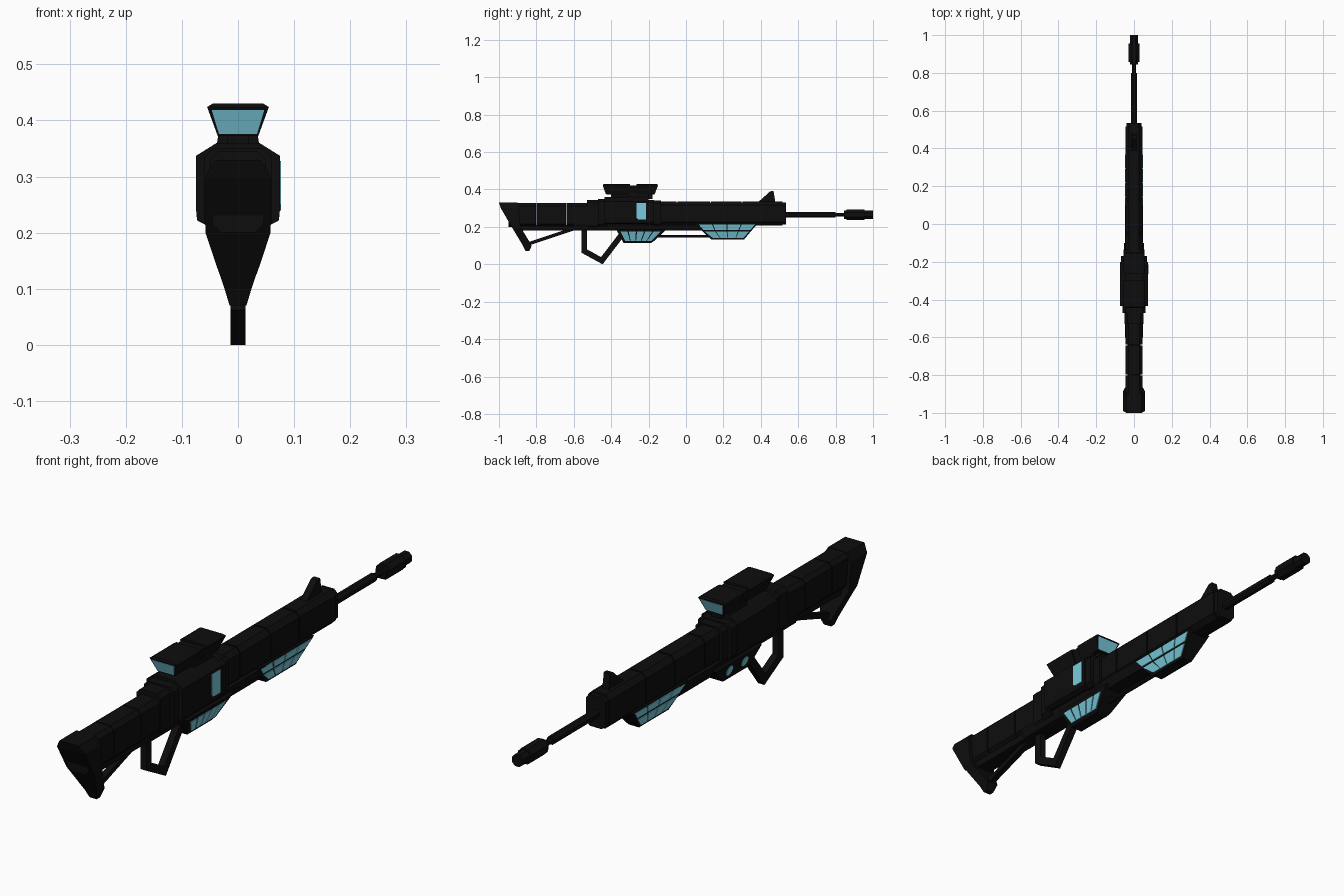
import bpy, bmesh, math
from mathutils import Vector

if "Cube" in bpy.data.objects:
    bpy.data.objects.remove(bpy.data.objects["Cube"])


def material(name, col):
    m = bpy.data.materials.new(name)
    m.diffuse_color = (*col, 1)
    m.use_nodes = True
    m.node_tree.nodes["Principled BSDF"].inputs["Base Color"].default_value = m.diffuse_color
    return m


BLACK = material("black", (0.004, 0.004, 0.004))
CYAN = material("cyan", (0.19, 0.6, 0.72))


def loft(name, stacks, mat=BLACK):
    """Each stack is a list of equal rings, skinned and capped."""
    bm = bmesh.new()
    for rings in stacks:
        vs = [[bm.verts.new(p) for p in r] for r in rings]
        n = len(vs[0])
        for a, b in zip(vs, vs[1:]):
            for i in range(n):
                j = (i + 1) % n
                bm.faces.new((a[i], a[j], b[j], b[i]))
        bm.faces.new(vs[0][::-1])
        bm.faces.new(vs[-1])
    bmesh.ops.recalc_face_normals(bm, faces=bm.faces)
    me = bpy.data.meshes.new(name)
    bm.to_mesh(me)
    bm.free()
    me.materials.append(mat)
    ob = bpy.data.objects.new(name, me)
    bpy.context.collection.objects.link(ob)
    return ob


def slab(rows):
    """Horizontal slices: z, y back, y front, half width."""
    return [[(-w, a, z), (w, a, z), (w, b, z), (-w, b, z)] for z, a, b, w in rows]


def prism(half, y0, y1):
    """Mirrored x-z half section run along y."""
    sec = half + [(-x, z) for x, z in reversed(half)]
    return [[(x, y, z) for x, z in sec] for y in (y0, y1)]


def oct_section(w, z0, z1, c):
    return [(w - c, z0), (w, z0 + c), (w, z1 - c), (w - c, z1)]


def side(pts, hw):
    """Side profile (y, z) extruded across x."""
    return [[(x, y, z) for y, z in pts] for x in (-hw, hw)]


def strip(path, width, hw):
    """Flat bar with mitred corners following a y-z path."""
    p = [Vector(q) for q in path]
    rings = []
    for i, q in enumerate(p):
        d1 = (q - p[max(i - 1, 0)]) if i else (p[1] - q)
        d2 = (p[i + 1] - q) if i < len(p) - 1 else d1
        n1, n2 = [Vector((-d.y, d.x)).normalized() for d in (d1, d2)]
        m = (n1 + n2).normalized()
        m *= width / 2 / m.dot(n1)
        a, b = q + m, q - m
        rings.append([(-hw, *a), (hw, *a), (hw, *b), (-hw, *b)])
    return rings


def plate(quad, off):
    q, o = [Vector(v) for v in quad], Vector(off)
    return [[v - o for v in q], [v + o for v in q]]


def grid_plates(quad, cols, rows, gap, off):
    """Split a quad (bl, br, tr, tl) into separate raised panes."""
    bl, br, tr, tl = [Vector(v) for v in quad]

    def at(u, v):
        return bl.lerp(br, u).lerp(tl.lerp(tr, u), v)
    out = []
    for i in range(cols):
        for j in range(rows):
            u0, u1 = (i + gap) / cols, (i + 1 - gap) / cols
            v0, v1 = (j + gap) / rows, (j + 1 - gap) / rows
            out.append(plate([at(u0, v0), at(u1, v0), at(u1, v1), at(u0, v1)], off))
    return out


def tube(y0, y1, r, z, n=8):
    return [[(r * math.cos((k + .5) * math.tau / n), y, z + r * math.sin((k + .5) * math.tau / n))
             for k in range(n)] for y in (y0, y1)]


# Stock, butt plate and strut
loft("stock", [prism(oct_section(.045, .2, .328, .015), a, b)
               for a, b in ((-.95, -.802), (-.798, -.642), (-.638, -.5))])
loft("stock_lower_rail", [prism([(.03, .18), (.035, .21)], -.92, -.3)])
loft("butt_plate", [slab([(.07, -.858, -.838, .015), (.1, -.872, -.825, .024),
                          (.2, -.932, -.885, .058), (.3, -.99, -.895, .058),
                          (.33, -1, -.9, .04)])])
loft("stock_strut", [strip([(-.855, .105), (-.6, .19)], .018, .012)])

# Grip loop
loft("grip_loop", [strip([(-.545, .2), (-.545, .072), (-.45, .02), (-.335, .17)], .03, .013)])

# Receiver: stepped collars around a wide chamfered body
loft("receiver_collars", [prism(oct_section(w, z0, z1, .015), a, b) for w, z0, z1, a, b in (
    (.05, .19, .345, -.53, -.47), (.06, .2, .35, -.47, -.42),
    (.07, .21, .345, -.21, -.17), (.055, .2, .34, -.175, -.135))])
loft("receiver_body", [prism([(.06, .215), (.073, .222), (.075, .245), (.075, .337), (.038, .36)],
                             -.435, -.2)])
loft("lower_receiver", [prism([(.035, .18), (.048, .215)], -.6, .1)])
loft("receiver_window", [plate([(.075, y, z) for y, z in
                                ((-.255, .24), (-.215, .24), (-.215, .328), (-.265, .328), (-.265, .25))],
                               (.002, 0, 0))], CYAN)

# Magazine housing: bars on the right, round lights on the left
loft("magazine", [slab([(.115, -.335, -.185, .024), (.125, -.34, -.17, .03), (.19, -.375, -.1, .052)])])
loft("magazine_bars", grid_plates([(.029, -.325, .122), (.029, -.185, .122),
                                   (.048, -.13, .178), (.048, -.355, .178)], 5, 1, .07, (.003, 0, 0)), CYAN)
loft("magazine_lights", [[[(-.04 - (z := .02 * math.sin(k * math.tau / 12)) * .33 + dx,
                            y + .019 * math.cos(k * math.tau / 12), .155 + z)
                           for k in range(12)] for dx in (-.003, .003)] for y in (-.2, -.29)], CYAN)

# Scope
loft("scope_mount", [prism([(.04, .345), (.034, .38)], -.31, -.2),
                     prism([(.02, .35), (.02, .38)], -.4, -.18)])
loft("scope", [slab([(.372, -.425, -.3, .036), (.424, -.445, -.3, .055), (.43, -.44, -.3, .045)]),
               slab([(.38, -.305, -.26, .034), (.422, -.305, -.26, .048)]),
               slab([(.372, -.265, -.17, .036), (.424, -.265, -.15, .055), (.43, -.265, -.155, .045)])])
loft("scope_lenses", [plate([(-.034, yb, .376), (.034, yb, .376), (.047, yt, .419), (-.047, yt, .419)],
                            (0, .002, 0)) for yb, yt in ((-.427, -.443), (-.169, -.152))], CYAN)

# Handguard in segments with narrow seams over a core
loft("handguard_core", [prism(oct_section(.04, .212, .33, .015), -.15, .535)])
loft("handguard_segments", [prism(oct_section(.045, .208, .336, .018), a, b) for a, b in (
    (-.15, -.052), (-.046, .127), (.133, .297), (.303, .517))])
loft("front_sight", [side([(.38, .33), (.4, .345), (.45, .39), (.468, .392), (.478, .33)], .013)])

# Glowing foregrip and its connecting rod
loft("foregrip", [slab([(.132, .135, .31, .022), (.18, .085, .35, .036), (.218, .055, .385, .046)])])
loft("foregrip_panes", [pane for s in (-1, 1) for lo, hi in (
    ((.024, .145, .305, .138), (.036, .095, .342, .177)),
    ((.037, .092, .345, .182), (.045, .065, .372, .213)))
    for pane in grid_plates([(s * lo[0], lo[1], lo[3]), (s * lo[0], lo[2], lo[3]),
                             (s * hi[0], hi[2], hi[3]), (s * hi[0], hi[1], hi[3])],
                            4, 1, .035, (.0025, 0, 0))], CYAN)
loft("connecting_rod", [tube(-.17, .13, .008, .15, 6)])

# Barrel and muzzle
loft("barrel", [tube(.5, .8, .017, .265), tube(.79, .86, .011, .265)])
loft("muzzle", [tube(.845, .86, .024, .265), tube(.858, .955, .031, .265), tube(.95, 1, .024, .265)])

# Rest the grip on the ground
bpy.context.view_layer.update()
low = min(v.co.z for v in bpy.data.objects["grip_loop"].data.vertices)
for ob in bpy.data.objects:
    if ob.name == "grip_loop":
        for v in ob.data.vertices:
            if v.co.z < .1:
                v.co.z -= low
